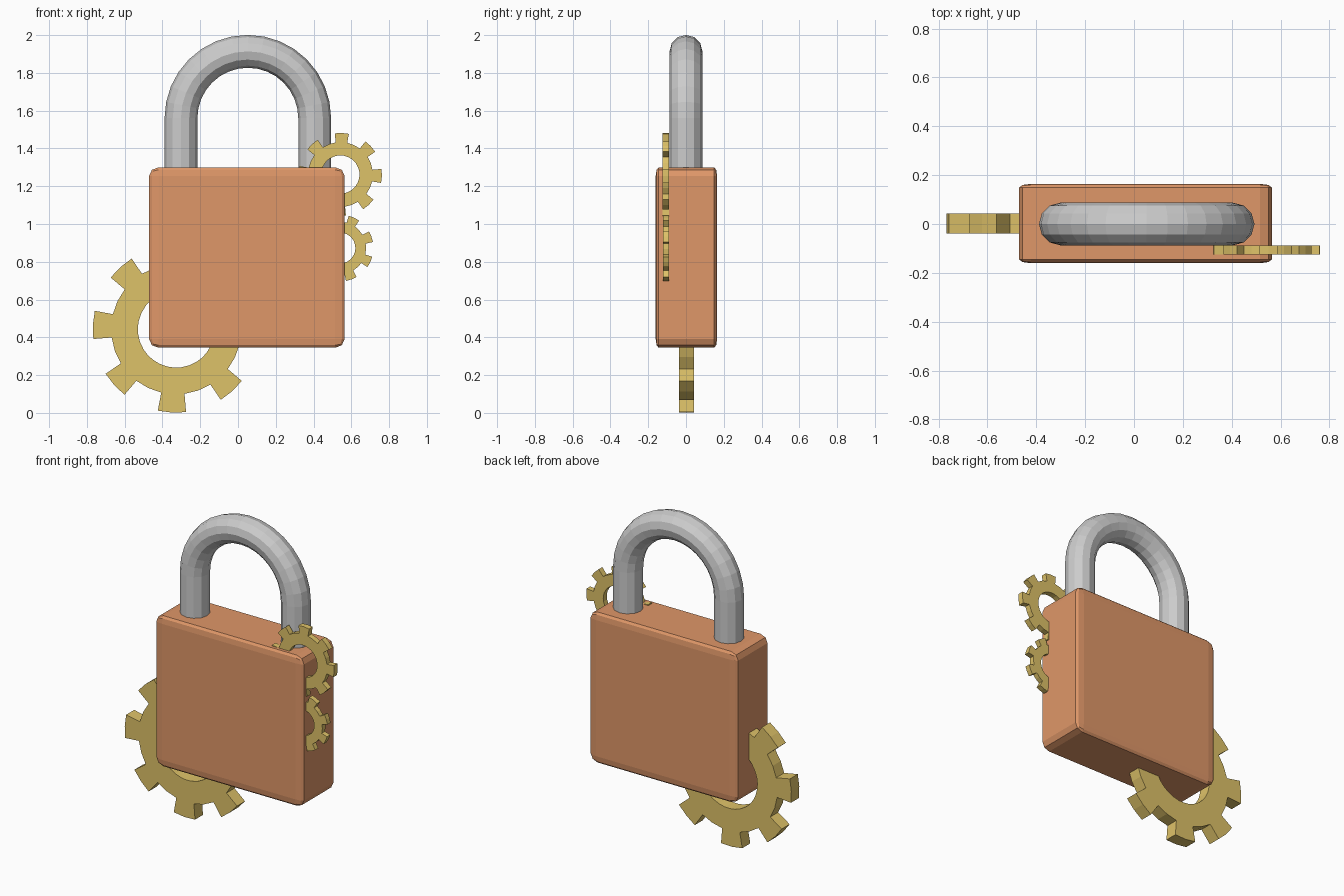
import bpy, bmesh
from math import sin, cos, pi, radians
from mathutils import Vector

if "Cube" in bpy.data.objects:
    bpy.data.objects.remove(bpy.data.objects["Cube"])


def material(name, rgb):
    m = bpy.data.materials.new(name)
    m.diffuse_color = (*rgb, 1)
    m.use_nodes = True
    m.node_tree.nodes["Principled BSDF"].inputs["Base Color"].default_value = m.diffuse_color
    return m


def finish(name, bm, mat=None):
    bmesh.ops.recalc_face_normals(bm, faces=bm.faces)
    me = bpy.data.meshes.new(name)
    bm.to_mesh(me)
    bm.free()
    if mat:
        me.materials.append(mat)
    ob = bpy.data.objects.new(name, me)
    bpy.context.collection.objects.link(ob)
    return ob


copper = material("copper", (0.74, 0.31, 0.14))
brass = material("brass", (0.73, 0.54, 0.14))

# Lock body: unit cube bevelled before scaling, so the bevel is thinner in depth
bm = bmesh.new()
bmesh.ops.create_cube(bm, size=1)
bmesh.ops.bevel(bm, geom=bm.edges[:], offset=0.048, segments=2, profile=0.5,
                affect='EDGES')
bmesh.ops.scale(bm, vec=(1.035, 0.325, 0.955), verts=bm.verts)
bmesh.ops.translate(bm, vec=(0.047, 0.002, 0.8225), verts=bm.verts)
finish("lock_body", bm, copper)

# Shackle: round section swept up one leg, over the arch and down the other
CX, CZ, R, TUBE, SIDES, ARC = 0.052, 1.56, 0.354, 0.087, 12, 16
path = [(Vector((CX + R, 0, 1.2)), 0)]
path += [(Vector((CX + R * cos(pi * i / ARC), 0, CZ + R * sin(pi * i / ARC))),
          pi * i / ARC) for i in range(ARC + 1)]
path += [(Vector((CX - R, 0, 1.2)), pi)]
bm = bmesh.new()
rings = []
for p, a in path:
    out = Vector((cos(a), 0, sin(a)))
    rings.append([bm.verts.new(p + TUBE * (out * cos(t) + Vector((0, sin(t), 0))))
                  for t in (2 * pi * k / SIDES for k in range(SIDES))])
for r0, r1 in zip(rings, rings[1:]):
    for k in range(SIDES):
        n = (k + 1) % SIDES
        bm.faces.new((r0[k], r0[n], r1[n], r1[k]))
bm.faces.new(rings[0])
bm.faces.new(rings[-1])
finish("shackle", bm)


# Gear: ring with eight square teeth and a round hole
def gear(name, x, y, z, radius, depth, turn):
    steps = []  # (angle, outer radius) around the rim
    for i in range(8):
        a = radians(turn + 45 * i)
        steps += [(a - 0.18, 0.78), (a - 0.17, 1), (a, 1), (a + 0.17, 1),
                  (a + 0.18, 0.78), (a + pi / 8, 0.78)]
    bm = bmesh.new()

    def vert(a, r, dy):
        return bm.verts.new((x + radius * r * cos(a), y + dy, z + radius * r * sin(a)))

    cols = []
    for a, r in steps:
        cols.append([vert(a, r, -depth / 2), vert(a, r, depth / 2),
                     vert(a, 0.46, depth / 2), vert(a, 0.46, -depth / 2)])
    for c, d in zip(cols, cols[1:] + cols[:1]):
        for k in range(4):
            n = (k + 1) % 4
            bm.faces.new((c[k], c[n], d[n], d[k]))
    finish(name, bm, brass)


gear("large_gear", -0.327, 0.002, 0.443, 0.442, 0.08, -3)
gear("upper_small_gear", 0.542, -0.107, 1.262, 0.22, 0.036, -2)
gear("lower_small_gear", 0.54, -0.107, 0.873, 0.177, 0.032, 20)
